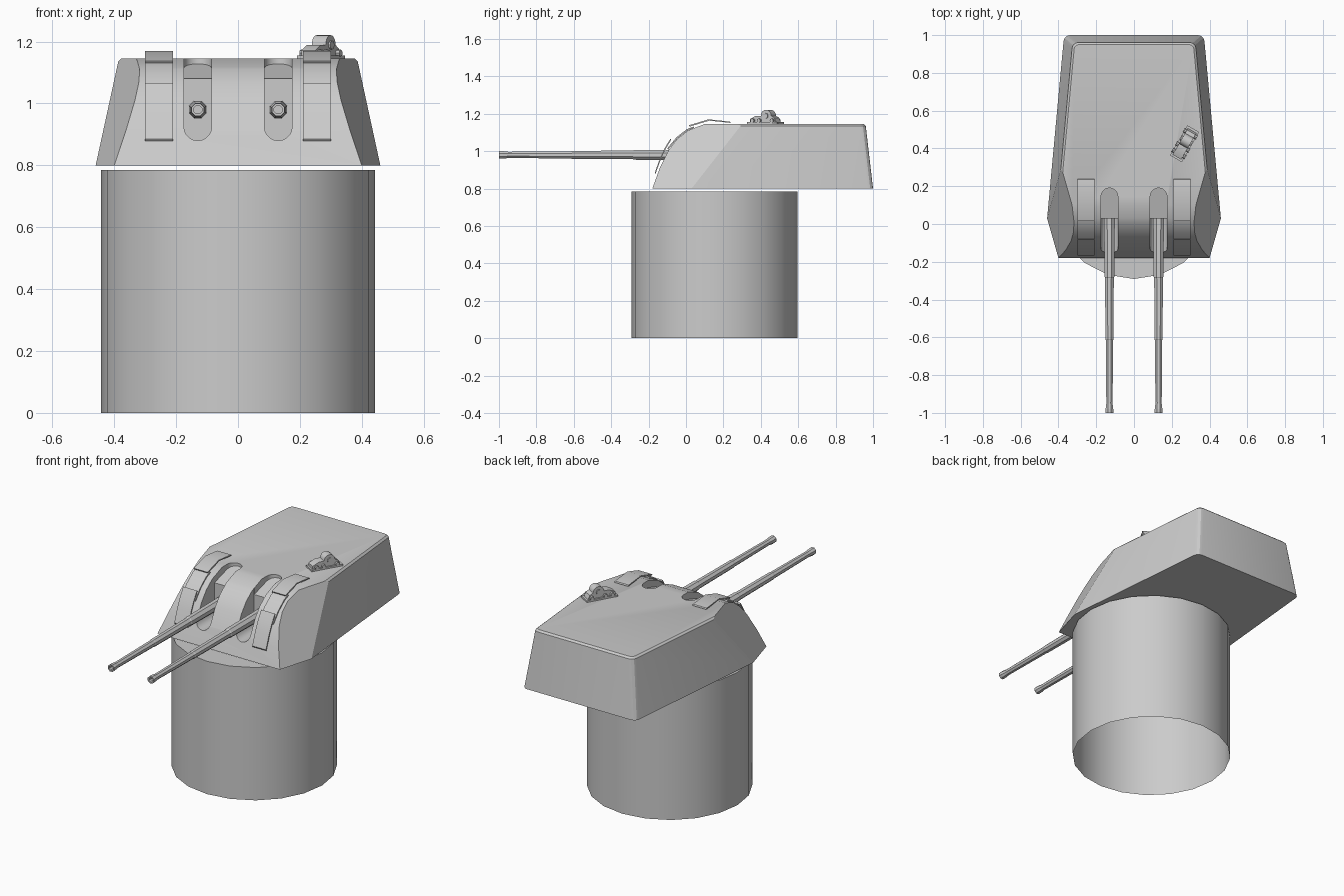
import bpy, bmesh, math
from mathutils import Vector

if "Cube" in bpy.data.objects:
    bpy.data.objects.remove(bpy.data.objects["Cube"])


def make(name, bm, smooth=True):
    bmesh.ops.recalc_face_normals(bm, faces=bm.faces[:])
    me = bpy.data.meshes.new(name)
    bm.to_mesh(me)
    bm.free()
    ob = bpy.data.objects.new(name, me)
    bpy.context.collection.objects.link(ob)
    bpy.ops.object.select_all(action='DESELECT')
    ob.select_set(True)
    bpy.context.view_layer.objects.active = ob
    if smooth:
        bpy.ops.object.shade_smooth_by_angle(angle=math.radians(30))
    return ob


def prism(pts, place, lo, hi):
    """Closed extrusion of a 2D outline; place(a, b, t) gives the 3D point."""
    bm = bmesh.new()
    rings = [[bm.verts.new(place(a, b, t)) for a, b in pts] for t in (lo, hi)]
    n = len(pts)
    for i in range(n):
        j = (i + 1) % n
        bm.faces.new((rings[0][i], rings[0][j], rings[1][j], rings[1][i]))
    bm.faces.new(rings[0])
    bm.faces.new(rings[1])
    bmesh.ops.recalc_face_normals(bm, faces=bm.faces[:])
    return bm


def arc(ca, cb, r, a0, a1, n):
    return [(ca + r * math.cos(math.radians(a0 + (a1 - a0) * i / n)),
             cb + r * math.sin(math.radians(a0 + (a1 - a0) * i / n))) for i in range(n + 1)]


def along_x(y, z, t):
    return (t, y, z)


# Barbette: open underneath, closed on top
bm = bmesh.new()
bmesh.ops.create_cone(bm, cap_ends=True, segments=20, radius1=0.443, radius2=0.443, depth=0.785)
bmesh.ops.translate(bm, verts=bm.verts[:], vec=(0, 0.152, 0.3925))
low = [f for f in bm.faces if all(v.co.z < 0.01 for v in f.verts)]
bmesh.ops.delete(bm, geom=low, context='FACES_ONLY')
make("barbette", bm)

# Gun house: side profile, trimmed by sloping side planes and front cheek planes
profile = [(-0.18, 0.80), (-0.14, 0.91), (-0.09, 1.01), (-0.045, 1.067),
           (0.01, 1.11), (0.10, 1.145), (0.96, 1.145), (1.0, 0.80)]
bm = prism(profile, along_x, -0.6, 0.6)
wide, roof = Vector((0.46, 0.03, 0.80)), Vector((0.385, 0.30, 1.145))
for third in (Vector((0.37, 1.0, 0.80)), Vector((0.40, -0.18, 0.80))):
    normal = (roof - wide).cross(third - wide).normalized()
    if normal.x < 0:
        normal.negate()
    for s in (1, -1):
        bmesh.ops.bisect_plane(bm, geom=bm.verts[:] + bm.edges[:] + bm.faces[:], dist=1e-5,
                               plane_co=(s * wide.x, wide.y, wide.z),
                               plane_no=(s * normal.x, normal.y, normal.z), clear_outer=True)
        bmesh.ops.holes_fill(bm, edges=[e for e in bm.edges if e.is_boundary], sides=0)
bmesh.ops.remove_doubles(bm, verts=bm.verts[:], dist=1e-4)
# rounded rear corners, then chamfered roof rim
rear = [e for e in bm.edges if all(v.co.y > 0.9 for v in e.verts)
        and abs(e.verts[0].co.z - e.verts[1].co.z) > 0.2]
bmesh.ops.bevel(bm, geom=rear, offset=0.03, segments=3, profile=0.5, affect='EDGES')
rim = [e for e in bm.edges if all(v.co.z > 1.14 for v in e.verts)
       and (e.verts[0].co.y + e.verts[1].co.y) / 2 > 0.35]
bmesh.ops.bevel(bm, geom=rim, offset=0.01, segments=1, affect='EDGES')
house = make("gun_house", bm, smooth=False)

# Gun slots: rounded at the foot on the face and at the rear on the roof
for gx in (-0.13, 0.13):
    face_cut = prism(arc(gx, 0.925, 0.045, 180, 360, 10) + [(gx + 0.045, 1.3), (gx - 0.045, 1.3)],
                     lambda x, z, t: (x, t, z), -0.4, 0.03)
    roof_cut = prism(arc(gx, 0.146, 0.0445, 0, 180, 10) + [(gx - 0.0445, -0.05), (gx + 0.0445, -0.05)],
                     lambda x, y, t: (x, y, t if t > 1.2 else t + 0.3 * (y - 0.03)), 1.08, 1.4)
    for cut in (face_cut, roof_cut):
        cutter = make("slot_cutter", cut, smooth=False)
        cutter.hide_render = True
        bpy.context.view_layer.objects.active = house
        mod = house.modifiers.new("slot", 'BOOLEAN')
        mod.operation, mod.solver, mod.object = 'DIFFERENCE', 'EXACT', cutter
        bpy.ops.object.modifier_apply(modifier=mod.name)
        bpy.data.objects.remove(cutter, do_unlink=True)
bpy.ops.object.select_all(action='DESELECT')
house.select_set(True)
bpy.ops.object.shade_smooth_by_angle(angle=math.radians(25))

# Stepped, tapering eight-sided barrels with a hollow muzzle
steps = [(0.04, 0.031), (-0.28, 0.028), (-0.285, 0.025), (-0.61, 0.023), (-0.615, 0.021),
         (-0.95, 0.018), (-0.98, 0.022), (-1.0, 0.022), (-1.0, 0.014), (-0.95, 0.014)]
for side, gx in (("left", -0.13), ("right", 0.13)):
    bm = bmesh.new()
    rings = [[bm.verts.new((gx + r * math.cos(math.pi * (k + 0.5) / 4), y,
                            0.98 + r * math.sin(math.pi * (k + 0.5) / 4))) for k in range(8)]
             for y, r in steps]
    for a, b in zip(rings, rings[1:]):
        for k in range(8):
            bm.faces.new((a[k], a[(k + 1) % 8], b[(k + 1) % 8], b[k]))
    bm.faces.new(rings[0])
    bm.faces.new(rings[-1])
    make("barrel_" + side, bm, smooth=False)

# Curved cover strips outside the guns: lower, middle and raised upper plates
strips = {"lower": [(-0.167, 0.885), (-0.138, 0.965), (-0.112, 1.02), (-0.083, 1.067)],
          "middle": [(-0.10, 1.015), (-0.05, 1.075), (0.005, 1.118), (0.04, 1.132)],
          "upper": [(0.015, 1.138), (0.12, 1.17), (0.235, 1.158)]}
for side, s in (("left", -1), ("right", 1)):
    for part, line in strips.items():
        under = [(y + 0.004, z - 0.007) for y, z in reversed(line)]
        make(f"cover_{part}_{side}", prism(line + under, along_x, s * 0.21, s * 0.30))

# Roof sight: skewed base plate, sloped body with a round hood, and a cross drum
yaw = math.radians(60)


def skew(u, z, t):
    return (0.268 + u * math.cos(yaw) - t * math.sin(yaw),
            0.425 + u * math.sin(yaw) + t * math.cos(yaw), 1.143 + z)


make("sight_base", prism([(-0.092, 0), (0.092, 0), (0.092, 0.012), (-0.092, 0.012)], skew, -0.036, 0.036))
make("sight_body", prism([(0.08, 0.01), (0.07, 0.035)] + arc(0.018, 0.046, 0.032, 0, 180, 10)
                         + [(-0.045, 0.046), (-0.082, 0.028), (-0.082, 0.01)], skew, -0.026, 0.026))
make("sight_drum", prism(arc(0.018, 0.046, 0.014, 0, 330, 11), skew, -0.032, 0.032))
for i, u in enumerate((-0.06, -0.02, 0.06)):
    make(f"sight_lug_{i + 1}", prism(arc(u, 0.02, 0.011, 0, 315, 7), skew, -0.04, 0.04))
